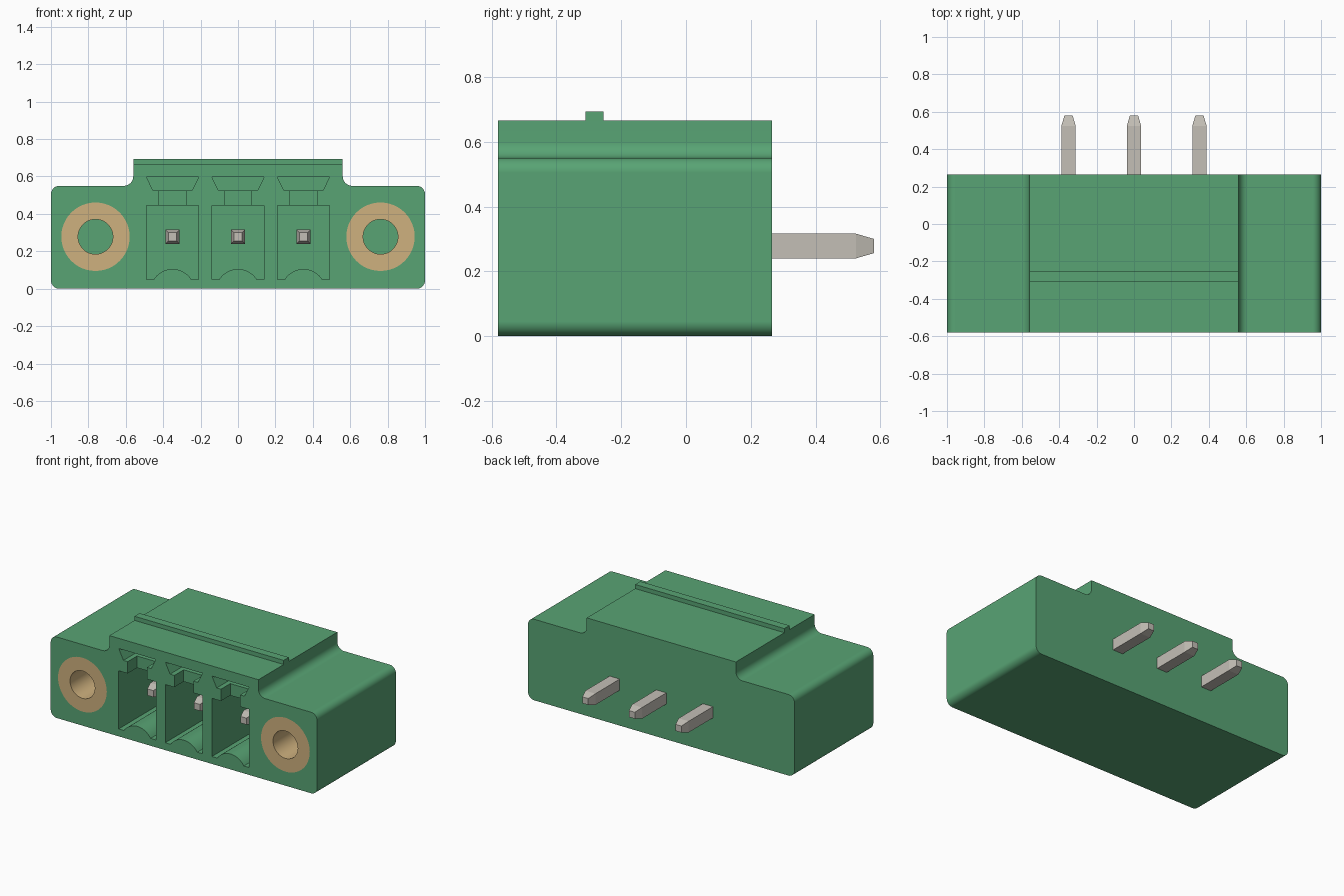
import bpy, bmesh, math
from mathutils import Vector

if "Cube" in bpy.data.objects:
    bpy.data.objects.remove(bpy.data.objects["Cube"], do_unlink=True)

FRONT, BACK, FLOOR = -0.58, 0.265, 0.15
PITCH, AXIS = 0.35, 0.278


def material(name, rgb):
    m = bpy.data.materials.new(name)
    m.use_nodes = True
    m.diffuse_color = (*rgb, 1)
    m.node_tree.nodes["Principled BSDF"].inputs["Base Color"].default_value = (*rgb, 1)
    return m


green = material("green plastic", (0.098, 0.37, 0.175))
brass = material("brass", (0.62, 0.44, 0.21))
metal = material("tin plated metal", (0.55, 0.52, 0.47))


def loft(name, sections, mat):
    """Closed solid through (y, outline) sections, outlines given in x and z."""
    bm = bmesh.new()
    rings = [[bm.verts.new((x, y, z)) for x, z in pts] for y, pts in sections]
    n = len(rings[0])
    for a, b in zip(rings, rings[1:]):
        for i in range(n):
            j = (i + 1) % n
            bm.faces.new((a[i], a[j], b[j], b[i]))
    bm.faces.new(rings[0])
    bm.faces.new(rings[-1])
    bmesh.ops.recalc_face_normals(bm, faces=bm.faces)
    me = bpy.data.meshes.new(name)
    bm.to_mesh(me)
    bm.free()
    me.materials.append(mat)
    ob = bpy.data.objects.new(name, me)
    bpy.context.collection.objects.link(ob)
    return ob


def prism(name, pts, y0, y1, mat=green):
    return loft(name, [(y0, pts), (y1, pts)], mat)


def activate(ob):
    bpy.ops.object.select_all(action='DESELECT')
    ob.select_set(True)
    bpy.context.view_layer.objects.active = ob


def cut(ob, pts, y0, y1):
    cutter = prism("cutter", pts, y0, y1)
    cutter.hide_render = True
    mod = ob.modifiers.new("cut", 'BOOLEAN')
    mod.operation, mod.solver, mod.object = 'DIFFERENCE', 'EXACT', cutter
    activate(ob)
    bpy.ops.object.modifier_apply(modifier=mod.name)
    bpy.data.objects.remove(cutter, do_unlink=True)


def smooth(ob):
    activate(ob)
    bpy.ops.object.shade_smooth_by_angle(angle=math.radians(30))
    mod = ob.modifiers.new("clean shading", 'WEIGHTED_NORMAL')
    mod.keep_sharp = True


def circle(cx, cz, r, n=48):
    return [(cx + r * math.cos(math.tau * i / n), cz + r * math.sin(math.tau * i / n))
            for i in range(n)]


def rounded(corners, steps=8):
    """Outline whose right-angled corners (x, z, r) are filleted."""
    out = []
    for i, (x, z, r) in enumerate(corners):
        p = Vector((x, z))
        if r == 0:
            out.append((x, z))
            continue
        a = (Vector(corners[i - 1][:2]) - p).normalized() * r
        b = (Vector(corners[(i + 1) % len(corners)][:2]) - p).normalized() * r
        for k in range(steps + 1):
            t = math.pi / 2 * k / steps
            out.append(tuple(p + a * (1 - math.sin(t)) + b * (1 - math.cos(t))))
    return out


def mirrored(half):
    return half + [(-x, z, r) for x, z, r in reversed(half)]


# Housing with filleted shoulders
half = [(1, 0, 0.045), (1, 0.55, 0.045), (0.56, 0.55, 0.05), (0.56, 0.665, 0)]
body = prism("housing", rounded(mirrored(half)), FRONT, BACK)

# Contact chambers: arched floor, key notch and dovetail slot
bump, rise = 0.1, 0.055
radius = (bump ** 2 + rise ** 2) / (2 * rise)
sweep = math.asin(bump / radius)
arch = [(radius * math.sin(sweep * k / 8), 0.05 + rise - radius * (1 - math.cos(sweep * k / 8)))
        for k in range(-8, 9)]
chamber = [(-0.14, 0.05)] + arch + [(0.14, 0.05), (0.14, 0.445), (-0.14, 0.445)]
notch = [(-0.072, 0.42), (0.072, 0.42), (0.072, 0.54), (-0.072, 0.54)]
dovetail = [(-0.104, 0.525), (0.104, 0.525), (0.139, 0.596), (-0.139, 0.596)]
for i in (-1, 0, 1):
    for pts, depth in ((chamber, FLOOR), (dovetail, FLOOR), (notch, FRONT + 0.1)):
        cut(body, [(x + i * PITCH, z) for x, z in pts], FRONT - 0.1, depth)

# Threaded inserts in the flanges
for side, label in ((1, "left"), (-1, "right")):
    cut(body, circle(side * 0.762, AXIS, 0.183), FRONT - 0.1, 0.1)
    insert = prism(label + "_insert", circle(side * 0.762, AXIS, 0.183), FRONT, 0.1, brass)
    cut(insert, circle(side * 0.762, AXIS, 0.093), FRONT - 0.1, 0.2)
    smooth(insert)
smooth(body)

# Latching ridge across the top
prism("latch_ridge", [(-0.56, 0.66), (0.56, 0.66), (0.56, 0.693), (-0.56, 0.693)], -0.31, -0.255)


# Square contact pins with tapered ends
def square(cx, h):
    return [(cx + sx * h, AXIS + sz * h) for sx, sz in ((-1, -1), (1, -1), (1, 1), (-1, 1))]


for i, label in ((-1, "right"), (0, "middle"), (1, "left")):
    stations = ((-0.44, 0.022), (-0.385, 0.038), (0.525, 0.038), (0.58, 0.022))
    loft(label + "_pin", [(y, square(i * PITCH, h)) for y, h in stations], metal)
